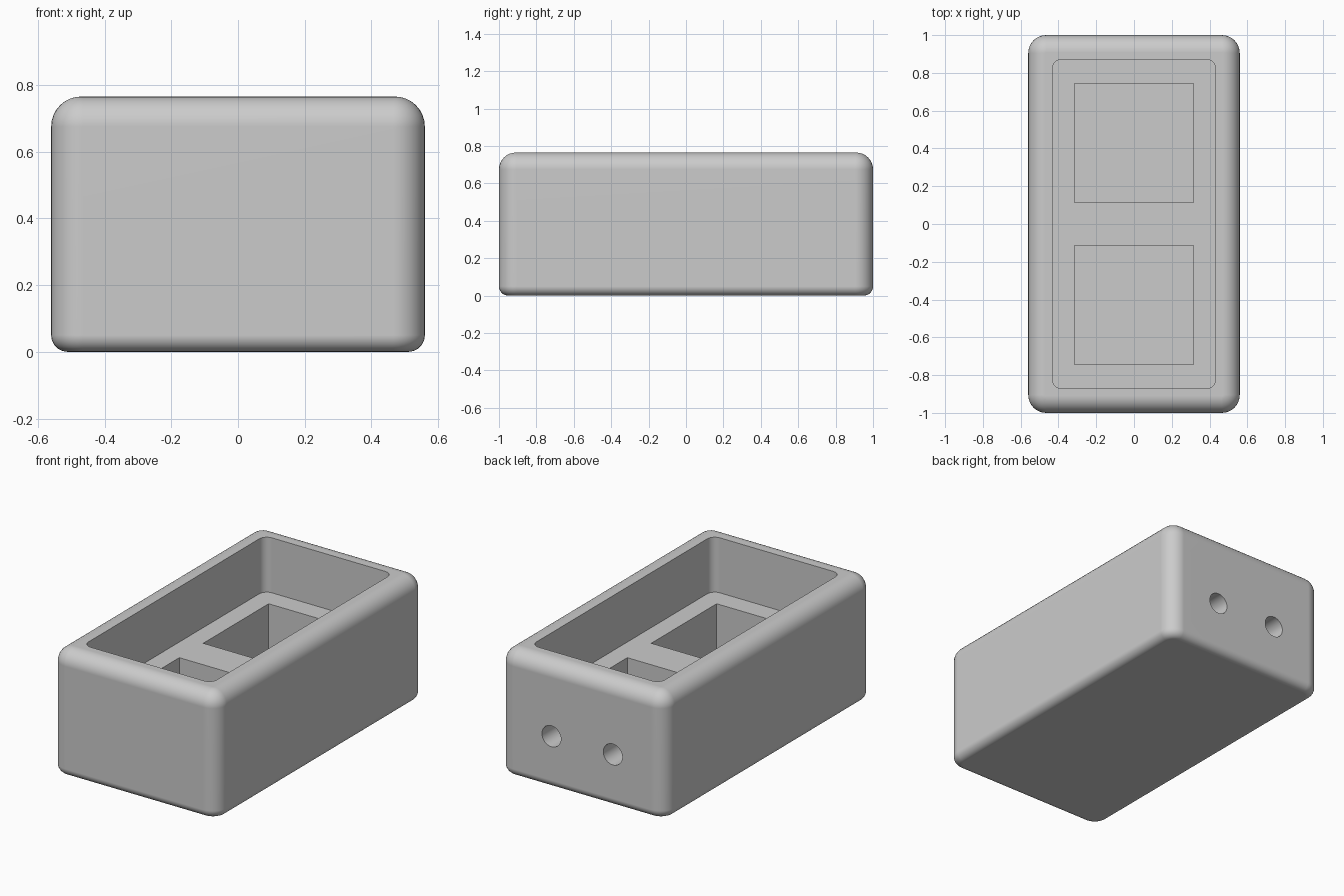
import bpy, bmesh
from math import sin, cos, pi
from mathutils import Matrix

if "Cube" in bpy.data.objects:
    bpy.data.objects.remove(bpy.data.objects["Cube"])

HX, HY, HEIGHT = 0.56, 1.0, 0.765
CORNER, TOP_R, BOTTOM_R = 0.095, 0.09, 0.05
CAVITY_FLOOR, POCKET_FLOOR = 0.43, 0.125


def rounded_loop(hx, hy, r, steps=8):
    pts = []
    for i, (sx, sy) in enumerate([(1, 1), (-1, 1), (-1, -1), (1, -1)]):
        for k in range(steps + 1):
            a = (i + k / steps) * pi / 2
            pts.append((sx * (hx - r) + r * cos(a), sy * (hy - r) + r * sin(a)))
    return pts


def finish(bm, name):
    bmesh.ops.recalc_face_normals(bm, faces=bm.faces)
    mesh = bpy.data.meshes.new(name)
    bm.to_mesh(mesh)
    bm.free()
    obj = bpy.data.objects.new(name, mesh)
    bpy.context.collection.objects.link(obj)
    return obj


def rounded_block(name, hx, hy, corner, profile):
    """Stack rounded rectangles; profile is a list of (inset, z)."""
    bm = bmesh.new()
    rings = [[bm.verts.new((x, y, z)) for x, y in
              rounded_loop(hx - d, hy - d, corner - d)] for d, z in profile]
    for a, b in zip(rings, rings[1:]):
        for i in range(len(a)):
            j = (i + 1) % len(a)
            bm.faces.new((a[i], a[j], b[j], b[i]))
    bm.faces.new(rings[0][::-1])
    bm.faces.new(rings[-1])
    return finish(bm, name)


def carve(obj, cutter):
    cutter.hide_render = True
    mod = obj.modifiers.new("carve", 'BOOLEAN')
    mod.operation, mod.solver, mod.object = 'DIFFERENCE', 'EXACT', cutter
    bpy.context.view_layer.objects.active = obj
    bpy.ops.object.modifier_apply(modifier=mod.name)
    bpy.data.objects.remove(cutter)


# Outer shell: small fillet at the base, larger fillet at the rim
arc = [k / 8 * pi / 2 for k in range(9)]
profile = [(BOTTOM_R * (1 - sin(a)), BOTTOM_R * (1 - cos(a))) for a in arc]
profile += [(TOP_R * (1 - cos(a)), HEIGHT - TOP_R * (1 - sin(a))) for a in arc]
body = rounded_block("box_body", HX, HY, CORNER, profile)

# Main open cavity
carve(body, rounded_block("cavity_cutter", 0.432, 0.872, 0.05,
                          [(0, CAVITY_FLOOR), (0, HEIGHT + 0.1)]))

# Two square pockets in the cavity floor
for side in (-1, 1):
    bm = bmesh.new()
    top = CAVITY_FLOOR + 0.1
    bmesh.ops.create_cube(bm, size=1, matrix=Matrix.Translation(
        (0, side * 0.43, (top + POCKET_FLOOR) / 2))
        @ Matrix.Diagonal((0.63, 0.63, top - POCKET_FLOOR, 1)))
    carve(body, finish(bm, "pocket_cutter"))

# Two blind round holes in the back wall
for side in (-1, 1):
    bm = bmesh.new()
    bmesh.ops.create_cone(bm, cap_ends=True, segments=40, radius1=0.064,
                          radius2=0.064, depth=0.4, matrix=Matrix.Translation(
                              (side * 0.207, 1.01, 0.318))
                          @ Matrix.Rotation(pi / 2, 4, 'X'))
    carve(body, finish(bm, "hole_cutter"))

# Smooth fillets, crisp pocket edges
bpy.ops.object.select_all(action='DESELECT')
body.select_set(True)
bpy.context.view_layer.objects.active = body
bpy.ops.object.shade_smooth_by_angle(angle=pi / 6)
weighted = body.modifiers.new("even_shading", 'WEIGHTED_NORMAL')
weighted.keep_sharp = True
